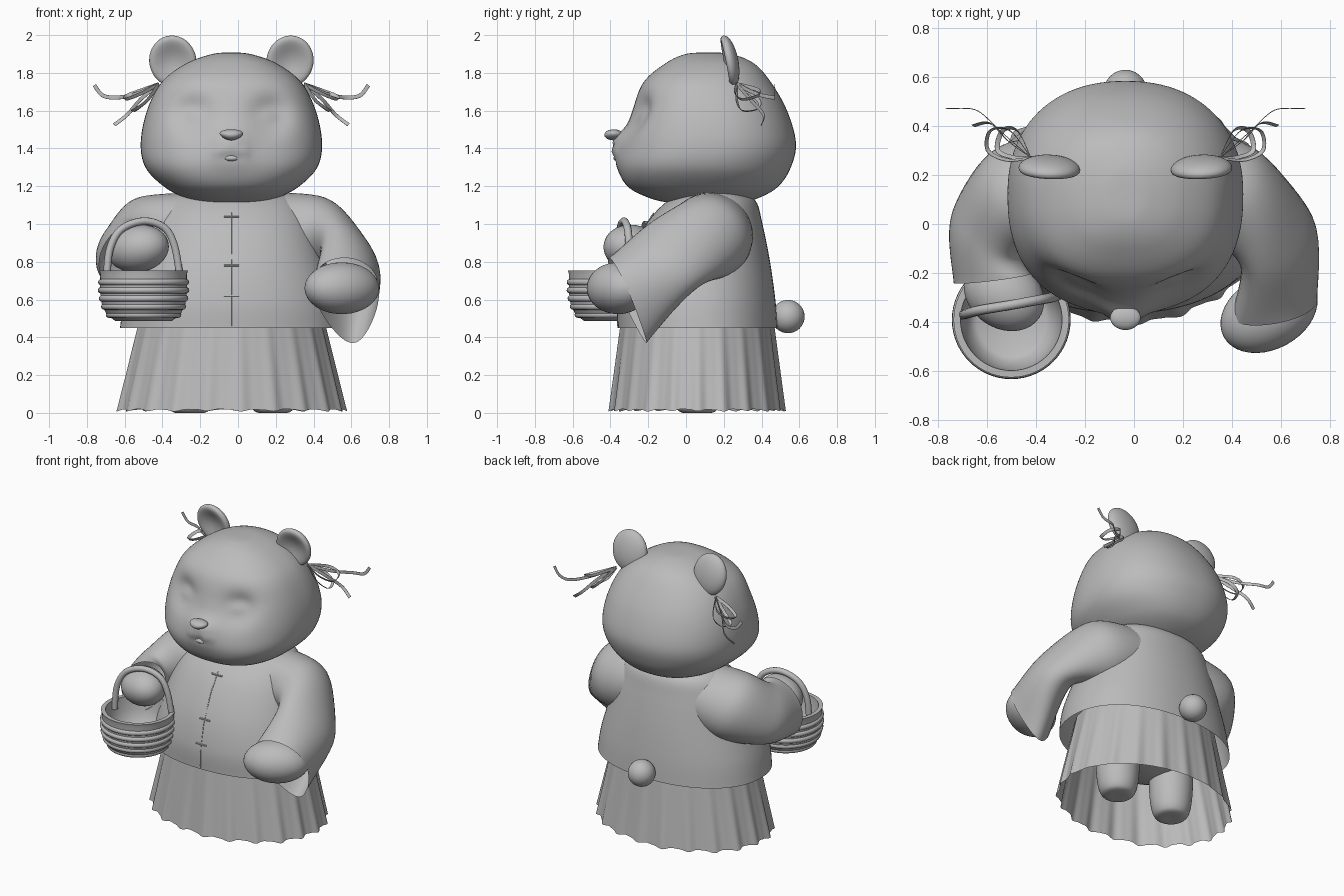
import bpy, bmesh, math
from mathutils import Vector

CX = -0.035  # the body's own centre line

cube = bpy.data.objects.get("Cube")
if cube:
    bpy.data.objects.remove(cube, do_unlink=True)

grey = bpy.data.materials.new("plain_grey")
grey.use_nodes = True
grey.diffuse_color = (0.5, 0.5, 0.5, 1)
grey.node_tree.nodes["Principled BSDF"].inputs["Base Color"].default_value = (0.5, 0.5, 0.5, 1)


def finish(ob, name, angle=60):
    ob.name = name
    ob.data.materials.clear()
    ob.data.materials.append(grey)
    bpy.ops.object.select_all(action='DESELECT')
    ob.select_set(True)
    bpy.context.view_layer.objects.active = ob
    bpy.ops.object.shade_smooth_by_angle(angle=math.radians(angle))
    return ob


def spline(keys, steps):
    """Catmull-Rom samples through a list of tuples."""
    keys = [Vector(k) for k in keys]
    out = []
    for i in range(len(keys) - 1):
        a, b, c, d = keys[max(i - 1, 0)], keys[i], keys[i + 1], keys[min(i + 2, len(keys) - 1)]
        for s in range(steps):
            t = s / steps
            out.append(0.5 * (2 * b + (c - a) * t + (2 * a - 5 * b + 4 * c - d) * t ** 2
                              + (3 * b - a - 3 * c + d) * t ** 3))
    return out + [keys[-1]]


def loft(name, rings, caps=(False, False), angle=60):
    bm = bmesh.new()
    rows = [[bm.verts.new(p) for p in ring] for ring in rings]
    n = len(rows[0])
    for a, b in zip(rows, rows[1:]):
        for i in range(n):
            j = (i + 1) % n
            bm.faces.new((a[i], a[j], b[j], b[i]))
    for cap, row in zip(caps, (rows[0], rows[-1])):
        if cap:
            bm.faces.new(row)
    bmesh.ops.remove_doubles(bm, verts=bm.verts, dist=0.0005)
    bmesh.ops.recalc_face_normals(bm, faces=bm.faces)
    me = bpy.data.meshes.new(name)
    bm.to_mesh(me)
    bm.free()
    ob = bpy.data.objects.new(name, me)
    bpy.context.collection.objects.link(ob)
    return finish(ob, name, angle)


def angles(n):
    return [2 * math.pi * i / n for i in range(n)]


def power(v, e):
    return math.copysign(abs(v) ** e, v)


def oval(z, hw, front, back, e_front, e_back, n=72):
    """Rounded horizontal section with its own front and back."""
    mid, ry = (front + back) / 2, (back - front) / 2
    ring = []
    for a in angles(n):
        e = e_front if math.sin(a) < 0 else e_back
        ring.append(Vector((CX + hw * power(math.cos(a), e), mid + ry * power(math.sin(a), e), z)))
    return ring


def turned(name, x, y, profile, n=56, angle=40):
    """Lathe a (radius, height) profile about a vertical axis."""
    return loft(name, [[(x + r * math.cos(a), y + r * math.sin(a), z) for a in angles(n)]
                       for r, z in profile], angle=angle)


def ellipsoid(name, loc, radii, rot=(0, 0, 0)):
    bpy.ops.mesh.primitive_uv_sphere_add(segments=40, ring_count=24, location=loc, rotation=rot)
    ob = bpy.context.object
    for v in ob.data.vertices:
        v.co = [c * r for c, r in zip(v.co, radii)]
    return finish(ob, name)


def strand(name, keys, depth=0.0, width=0.0):
    """Round cord, or flat ribbon when a width is given."""
    cu = bpy.data.curves.new(name, 'CURVE')
    cu.dimensions = '3D'
    cu.bevel_depth, cu.extrude, cu.bevel_resolution = depth, width, 3
    cu.use_fill_caps = True
    pts = spline(keys, 8)
    sp = cu.splines.new('POLY')
    sp.points.add(len(pts) - 1)
    for p, q in zip(sp.points, pts):
        p.co = (*q, 1)
    ob = bpy.data.objects.new(name, cu)
    bpy.context.collection.objects.link(ob)
    bpy.ops.object.select_all(action='DESELECT')
    ob.select_set(True)
    bpy.context.view_layer.objects.active = ob
    bpy.ops.object.convert(target='MESH')
    return finish(bpy.context.object, name)


def bump(x, z, cx, cz, wx, wz):
    return math.exp(-((x - cx) / wx) ** 2 - ((z - cz) / wz) ** 2)


# Head: stacked ovals (z, half width, front, back) with muzzle and eye hollows
head_keys = [(1.105, 0, .1, .1), (1.112, .14, -.08, .28), (1.14, .25, -.2, .39), (1.2, .36, -.31, .49),
             (1.3, .455, -.355, .555), (1.43, .48, -.335, .582), (1.6, .447, -.285, .535),
             (1.75, .37, -.225, .45), (1.85, .24, -.11, .36), (1.9, .1, .0, .24), (1.908, 0, .12, .12)]
rings = [oval(*k, 0.82, 0.9, 96) for k in spline(head_keys, 9)]
for ring in rings:
    for p in ring:
        if p.y < 0:
            x, z = p.x - CX, p.z
            p.y -= 0.03 * bump(x, z, 0, 1.39, .14, .09) + 0.035 * bump(x, z, 0, 1.45, .09, .05)
            for s in (-1, 1):
                p.y += 0.06 * bump(x, z, s * .21, 1.58, .1, .095)
                p.y -= 0.025 * bump(x, z, s * .2, 1.57, .05, .04)
                p.y -= 0.02 * bump(x, z, s * .04, 1.385, .035, .028)
            p.y += 0.02 * bump(x, z, 0, 1.375, .014, .035)
loft("head", rings)

# Nose, wider at its top, and lower lip
nose = ellipsoid("nose", (CX, -.382, 1.472), (.06, .05, .029))
for v in nose.data.vertices:
    v.co.x *= 1 + 10 * v.co.z
ellipsoid("lower_lip", (CX, -.362, 1.348), (.04, .022, .016))

# Ears, hollowed at the front
for s in (-1, 1):
    ear = ellipsoid("ear", (CX + s * .31, .225, 1.862), (.125, .052, .138), (.2, s * .15, s * .08))
    for v in ear.data.vertices:
        r2 = (v.co.x / .125) ** 2 + (v.co.z / .138) ** 2
        if v.co.y < 0:
            v.co.y *= 1 - 1.1 * max(0, 1 - r2)

# Hair ribbons: loops and two loose tails on each side
knot = (.385, .27, 1.74)
ribbons = {
    "ribbon_long_tail": [knot, (.5, .37, 1.69), (.6, .46, 1.67), (.68, .47, 1.68), (.725, .47, 1.735)],
    "ribbon_short_tail": [knot, (.48, .34, 1.66), (.55, .41, 1.58), (.62, .4, 1.525)],
    "ribbon_upper_loop": [knot, (.47, .38, 1.71), (.55, .38, 1.68), (.56, .3, 1.66), (.48, .26, 1.69), knot],
    "ribbon_lower_loop": [knot, (.44, .38, 1.66), (.5, .38, 1.61), (.52, .3, 1.6), (.45, .27, 1.65), knot]}
for s in (-1, 1):
    for name, path in ribbons.items():
        strand(name, [(CX + s * x, y, z) for x, y, z in path], .0015, .009)

# Jacket: open at the hem
jacket_keys = [(.45, .59, -.362, .485), (.6, .565, -.36, .473), (.8, .5, -.31, .445), (1, .43, -.21, .405),
               (1.12, .36, -.1, .37), (1.17, .27, .01, .29), (1.19, .1, .08, .2)]
jacket = spline(jacket_keys, 8)
loft("jacket", [oval(*k, 0.92, 0.92) for k in jacket], (False, True))


def on_jacket(x, z):
    _, hw, front, back = min(jacket, key=lambda k: abs(k[0] - z))
    flat = (1 - min(1, abs((x - CX) / hw)) ** 2.17) ** .46
    return (x, (front + back) / 2 - (back - front) / 2 * flat, z)


# Jacket opening and toggles
strand("jacket_opening", [on_jacket(CX, .46 + .06 * i) for i in range(11)], .0025)
for z in (.62, .78, .92, 1.04):
    strand("toggle", [on_jacket(CX + d, z) for d in (-.04, 0, .04)], .005)

# Sleeves: sections as (centre, upward half axis, sideways half axis, top-heaviness)
left_keys = [(.12, .13, .97, 0, 0, .2, 0, .22, 0, 0), (.38, .12, .93, .08, -.02, .21, .09, .2, -.03, 0),
             (.58, -.07, .83, 0, -.11, .16, .15, .08, -.05, 0),
             (.58, -.31, .595, -.03, -.1, .225, .165, .02, .01, .35)]
right_keys = [(-.19, .13, .97, 0, 0, .2, 0, .22, 0, 0), (-.45, .12, .93, -.08, -.02, .21, -.09, .2, -.03, 0),
              (-.6, -.03, .86, -.01, -.07, .17, -.14, .08, -.03, 0),
              (-.58, -.22, .83, .02, -.01, .18, -.155, -.02, -.04, .1)]
for name, keys in (("left_sleeve", left_keys), ("right_sleeve", right_keys)):
    rings = []
    for k in spline(keys, 8):
        c, u, v = Vector(k[:3]), Vector(k[3:6]), Vector(k[6:9])
        rings.append([c + u * math.sin(a) + v * math.cos(a) * (1 + k[9] * math.sin(a)) for a in angles(48)])
    loft(name, rings, (True, False))

# Paws
ellipsoid("left_paw", (.55, -.36, .66), (.21, .15, .137), (0, 0, .5))
ellipsoid("right_paw", (-.53, -.285, .87), (.175, .14, .125), (0, -.15, -.6))

# Pleated skirt, open below
rings = []
for i in range(13):
    t = i / 12
    ring = []
    for a in angles(288):
        wave = math.cos(21 * a) + .3 * math.sin(42 * a + 1) + .3 * math.sin(8 * a)
        f = 1 + (.004 + .013 * t) * wave
        ring.append((CX + (.475 + .125 * t) * f * math.cos(a), .06 + (.395 + .066 * t) * f * math.sin(a),
                     .55 - .535 * t - .005 * t * wave))
    rings.append(ring)
loft("skirt", rings, angle=80)

# Lower body, flat-soled legs and tail
ellipsoid("lower_body", (CX, .06, .48), (.42, .34, .24))
leg = spline([(0, 0), (.075, 0), (.11, .025), (.13, .1), (.14, .24), (.14, .4)], 5)
for s in (-1, 1):
    turned("leg", CX + s * .22, .06, leg)
ellipsoid("tail", (CX, .54, .51), (.088, .088, .088))

# Basket: bowl with an inner wall, woven bands, and a handle
BX, BY = -.5, -.39
turned("basket", BX, BY, [(0, .487), (.15, .487), (.195, .52), (.222, .58), (.231, .65), (.229, .73),
                          (.235, .755), (.207, .755), (.2, .66), (.17, .57), (.14, .545), (0, .545)])
for i, r in enumerate((.183, .208, .22, .225, .224)):
    bpy.ops.mesh.primitive_torus_add(location=(BX, BY, .52 + .043 * i), major_radius=r, minor_radius=.017,
                                     major_segments=56, minor_segments=12)
    finish(bpy.context.object, "basket_band")
strand("basket_handle", [(-.695, -.37, .7), (-.68, -.365, .86), (-.62, -.35, .97), (-.5, -.33, 1.015),
                         (-.39, -.31, .98), (-.335, -.3, .88), (-.305, -.29, .7)], .02)
